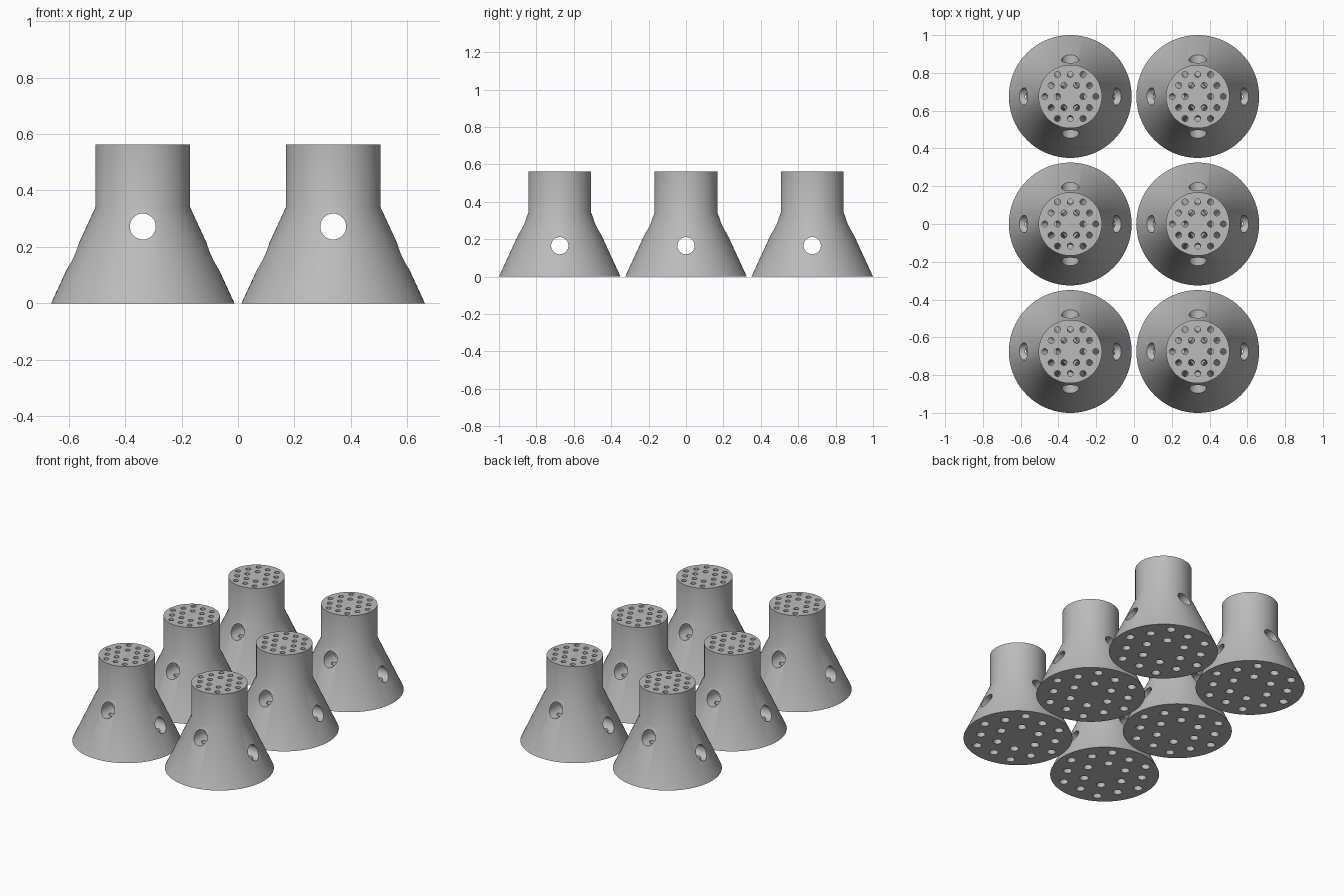
import bpy, bmesh, math
from mathutils import Matrix, Vector

if "Cube" in bpy.data.objects:
    bpy.data.objects.remove(bpy.data.objects["Cube"])

NECK_R, BASE_R, NECK_Z, TOP_Z = 0.168, 0.325, 0.34, 0.562
PITCH = 0.0675      # hexagonal hole spacing at the top
FAN = BASE_R / NECK_R

grey = bpy.data.materials.new("plain_grey")
grey.diffuse_color = (0.5, 0.5, 0.5, 1)
grey.use_nodes = True
grey.node_tree.nodes["Principled BSDF"].inputs["Base Color"].default_value = grey.diffuse_color


def loft(bm, rings, sides):
    """Closed tube through rings given as (centre, radius), bottom to top."""
    loops = []
    for c, r in rings:
        loops.append([bm.verts.new((c[0] + r * math.cos(math.tau * i / sides),
                                    c[1] + r * math.sin(math.tau * i / sides), c[2]))
                      for i in range(sides)])
    for a, b in zip(loops, loops[1:]):
        for i in range(sides):
            j = (i + 1) % sides
            bm.faces.new((a[i], a[j], b[j], b[i]))
    bm.faces.new(loops[0][::-1])
    bm.faces.new(loops[-1])


def make_object(name, bm):
    me = bpy.data.meshes.new(name)
    bm.to_mesh(me)
    bm.free()
    me.materials.append(grey)
    ob = bpy.data.objects.new(name, me)
    bpy.context.collection.objects.link(ob)
    return ob


# Solid flared body
bm = bmesh.new()
loft(bm, [((0, 0, 0), BASE_R), ((0, 0, NECK_Z), NECK_R), ((0, 0, TOP_Z), NECK_R)], 96)
body = make_object("flared_nozzle_1", bm)

# Channels: straight through the neck, fanning out through the cone
bm = bmesh.new()
for row in range(-2, 3):
    count = 5 - abs(row)
    for k in range(count):
        x, y = (k - (count - 1) / 2) * PITCH, row * PITCH * math.sqrt(3) / 2
        if abs(x) + abs(y) < 0.01:
            continue
        low = -0.03
        s = 1 + (FAN - 1) * (NECK_Z - low) / NECK_Z
        loft(bm, [((x * s, y * s, low), 0.0275), ((x, y, NECK_Z), 0.0155),
                  ((x, y, TOP_Z + 0.03), 0.0155)], 20)
channels = make_object("channel_cutter", bm)

# Two crossing side holes at different heights
bm = bmesh.new()
for axis, z in (("X", 0.272), ("Y", 0.165)):
    bmesh.ops.create_cone(bm, cap_ends=True, segments=40, radius1=0.046, radius2=0.046,
                          depth=0.8, matrix=Matrix.Translation((0, 0, z))
                          @ Matrix.Rotation(math.pi / 2, 4, axis))
cross = make_object("side_hole_cutter", bm)

for cutter in (channels, cross):
    mod = body.modifiers.new("cut", 'BOOLEAN')
    mod.operation, mod.solver, mod.object = 'DIFFERENCE', 'EXACT', cutter
    cutter.hide_render = True

# Bake the cuts, then drop the cutters
dg = bpy.context.evaluated_depsgraph_get()
cut_mesh = bpy.data.meshes.new_from_object(body.evaluated_get(dg))
body.modifiers.clear()
body.data = cut_mesh
for cutter in (channels, cross):
    bpy.data.objects.remove(cutter)

bpy.ops.object.select_all(action='DESELECT')
body.select_set(True)
bpy.context.view_layer.objects.active = body
bpy.ops.object.shade_smooth_by_angle(angle=math.radians(30))

# Lay out two columns of three
spots = [(x, y) for y in (-0.675, 0, 0.675) for x in (-0.3375, 0.3375)]
for i, (x, y) in enumerate(spots):
    ob = body if i == 0 else body.copy()
    if i:
        ob.name = f"flared_nozzle_{i + 1}"
        bpy.context.collection.objects.link(ob)
    ob.location = (x, y, 0)
